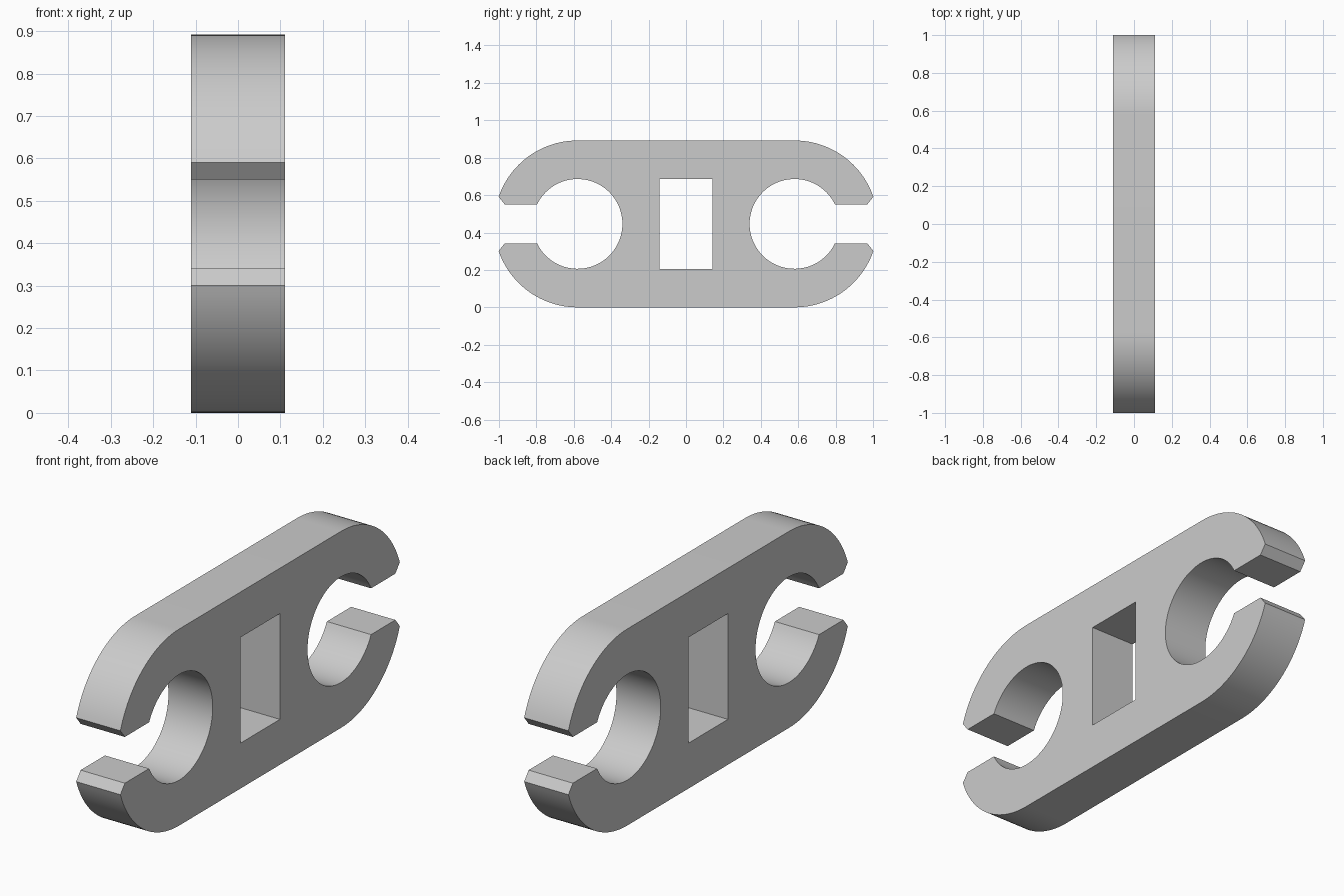
import bpy
import bmesh
from math import sin, cos, asin, pi

cube = bpy.data.objects.get("Cube")
if cube:
    bpy.data.objects.remove(cube, do_unlink=True)

HALF_H, THICK = 0.446, 0.222         # half height and plate thickness
EYE_Y, EYE_R = 0.58, 0.24            # round openings
GAP, LIP = 0.105, 0.145              # half mouth width, start of chamfer
WIN_Y, WIN_Z = 0.142, 0.24           # half size of the window


def arc(radius, start, end, steps):
    """Points of an arc around the centre of the round opening."""
    angles = [start + (end - start) * i / steps for i in range(steps + 1)]
    return [(EYE_Y + radius * cos(a), radius * sin(a)) for a in angles]


# One quarter of the plate, as (y, z) measured from its centre
profile = [(0, WIN_Z), (WIN_Y, WIN_Z), (WIN_Y, 0)]
profile += arc(EYE_R, pi, asin(GAP / EYE_R), 32)
profile += [(0.97, GAP)]
profile += arc(HALF_H, asin(LIP / HALF_H), pi / 2, 24)
profile += [(0, HALF_H)]

bm = bmesh.new()
bm.faces.new([bm.verts.new((0, y, z)) for y, z in profile])
mesh = bpy.data.meshes.new("double_hook_plate")
bm.to_mesh(mesh)
bm.free()
plate = bpy.data.objects.new("double_hook_plate", mesh)
bpy.context.collection.objects.link(plate)
plate.location.z = HALF_H

# Mirror to the full outline, then give it thickness
mirror = plate.modifiers.new("mirror", 'MIRROR')
mirror.use_axis = (False, True, True)
mirror.merge_threshold = 0.0005
solid = plate.modifiers.new("thickness", 'SOLIDIFY')
solid.thickness = THICK
solid.offset = 0

# Plain grey material
grey = bpy.data.materials.new("light_grey")
grey.use_nodes = True
colour = (0.6, 0.6, 0.6, 1)
grey.diffuse_color = colour
grey.node_tree.nodes["Principled BSDF"].inputs["Base Color"].default_value = colour
mesh.materials.append(grey)

# Apply the modifiers and smooth the round walls only
bpy.ops.object.select_all(action='DESELECT')
plate.select_set(True)
bpy.context.view_layer.objects.active = plate
bpy.ops.object.convert(target='MESH')
bm = bmesh.new()
bm.from_mesh(plate.data)
bmesh.ops.recalc_face_normals(bm, faces=bm.faces)
bm.to_mesh(plate.data)
bm.free()
bpy.ops.object.shade_smooth_by_angle(angle=pi / 6)
